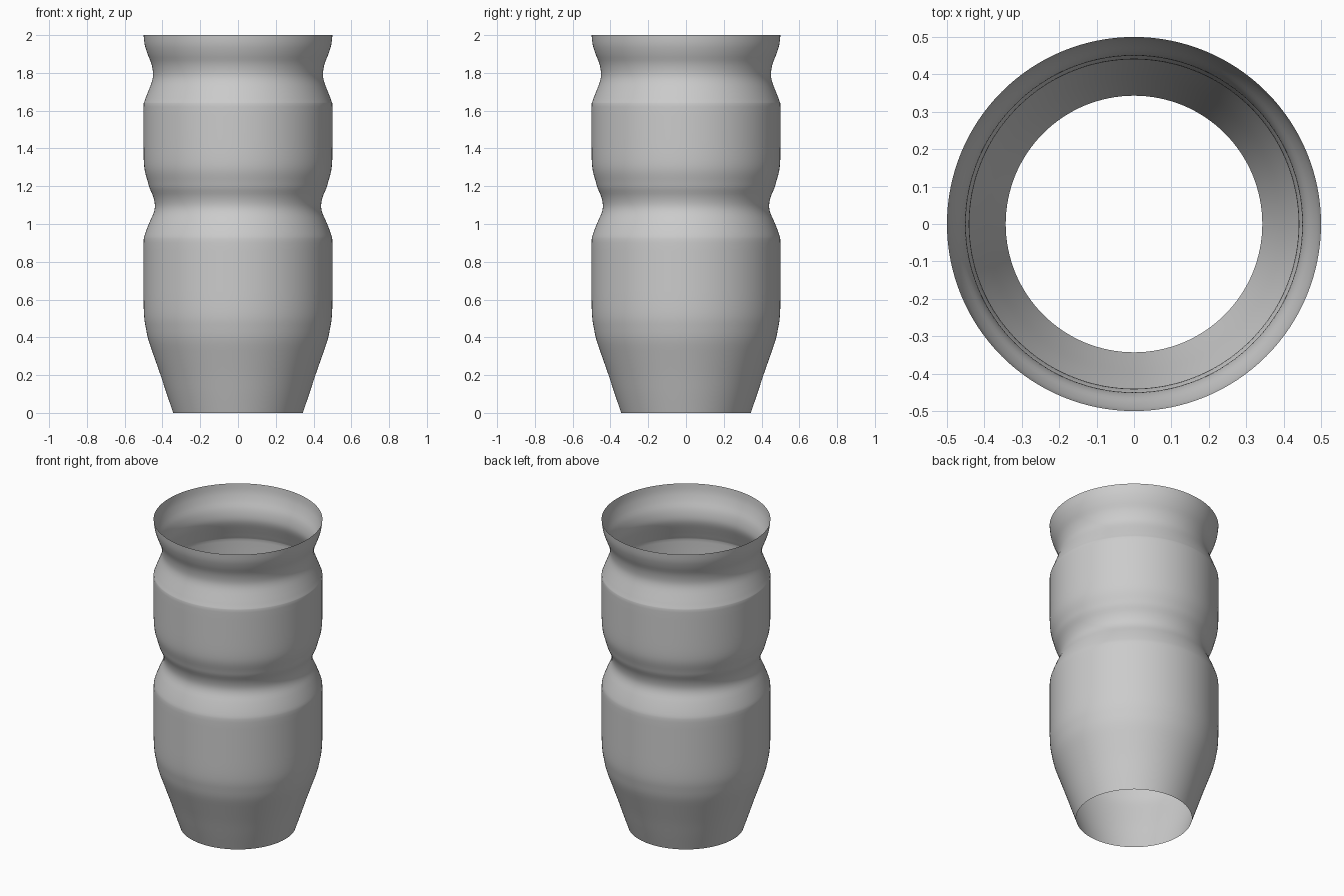
import bpy, bmesh, math

if "Cube" in bpy.data.objects:
    bpy.data.objects.remove(bpy.data.objects["Cube"])

# Profile control points (radius, height)
P = [(0.343, 0.0), (0.377, 0.1), (0.41, 0.2), (0.445, 0.3), (0.474, 0.385), (0.488, 0.45),
     (0.497, 0.51), (0.5, 0.6), (0.5, 0.75), (0.5, 0.9), (0.493, 0.945), (0.468, 1.01),
     (0.446, 1.06), (0.44, 1.10), (0.449, 1.145), (0.468, 1.19), (0.478, 1.225),
     (0.493, 1.28), (0.499, 1.34), (0.5, 1.45), (0.5, 1.62), (0.495, 1.65),
     (0.472, 1.71), (0.454, 1.76), (0.45, 1.80), (0.459, 1.85), (0.479, 1.90),
     (0.494, 1.95), (0.5, 2.0)]
SIDES, STEPS = 128, 3


def smooth(points, steps):
    """Catmull-Rom curve through the profile points."""
    out = []
    for i in range(len(points) - 1):
        a, b = points[max(i - 1, 0)], points[i]
        c, d = points[i + 1], points[min(i + 2, len(points) - 1)]
        for s in range(steps):
            t = s / steps
            out.append(tuple(0.5 * (2 * q + (r - p) * t + (2 * p - 5 * q + 4 * r - u) * t * t
                                    + (3 * q - p - 3 * r + u) * t ** 3)
                             for p, q, r, u in zip(a, b, c, d)))
    return out + [points[-1]]


# Open tubular shell: revolve the profile around z
bm = bmesh.new()
rings = []
for r, z in smooth(P, STEPS):
    r = min(r, 0.5)
    rings.append([bm.verts.new((r * math.cos(2 * math.pi * k / SIDES),
                                r * math.sin(2 * math.pi * k / SIDES), z))
                  for k in range(SIDES)])
for lo, hi in zip(rings, rings[1:]):
    for k in range(SIDES):
        n = (k + 1) % SIDES
        bm.faces.new((lo[k], lo[n], hi[n], hi[k])).smooth = True
mesh = bpy.data.meshes.new("ribbed_sleeve")
bm.to_mesh(mesh)
bm.free()
bpy.context.collection.objects.link(bpy.data.objects.new("ribbed_sleeve", mesh))
